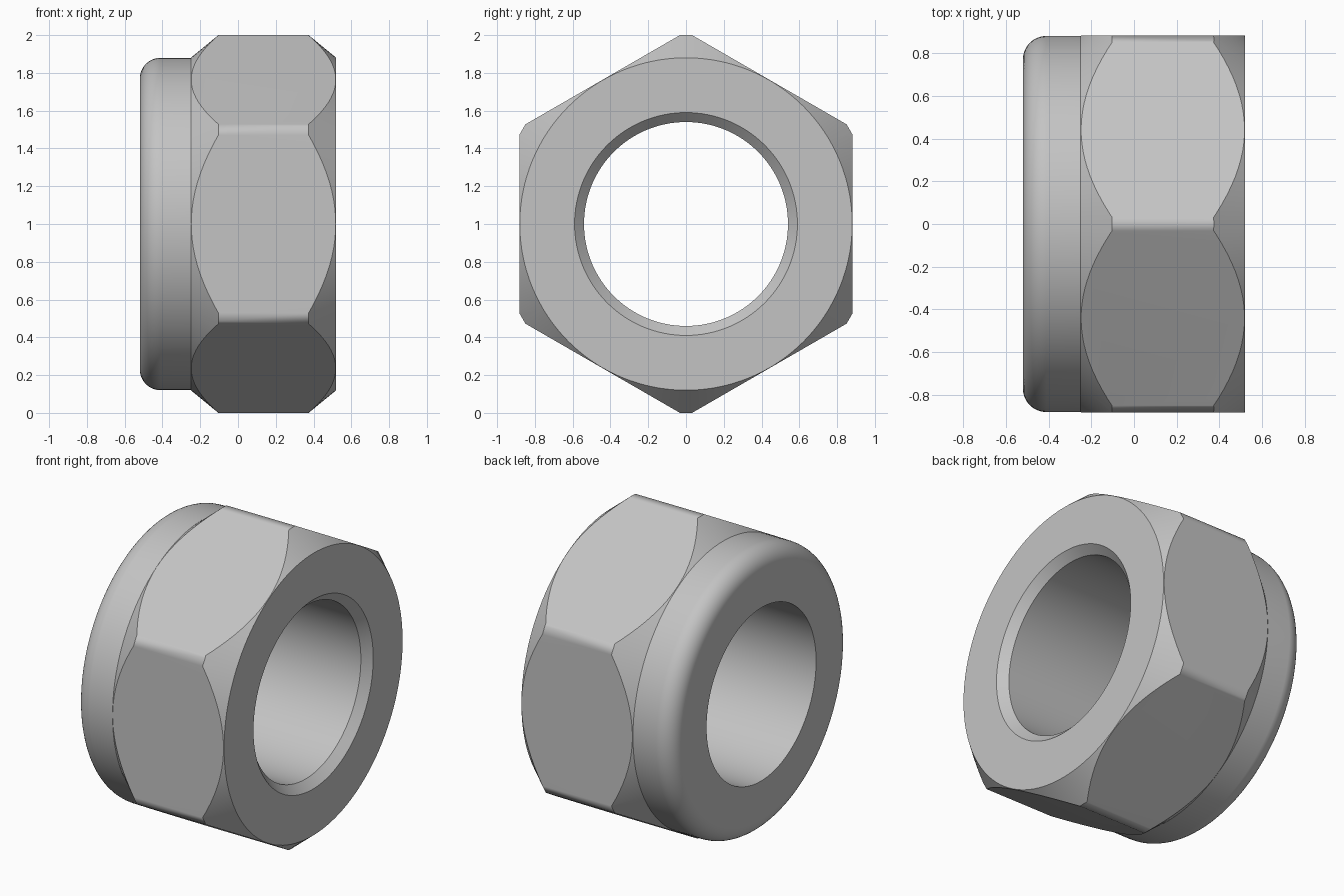
import bpy, bmesh, math
from math import sin, cos, pi, radians

cube = bpy.data.objects.get("Cube")
if cube:
    bpy.data.objects.remove(cube)

APOTHEM = 0.882      # centre to flat
CORNER = 1.0         # centre to blunted hexagon edge
BORE = 0.54
COLLAR = 0.88
HALF = 0.52          # half length along the axis
FILLET = 0.11
SEGMENTS = 128

steel = bpy.data.materials.new("grey_steel")
steel.use_nodes = True
colour = (0.55, 0.55, 0.55, 1)
steel.diffuse_color = colour
steel.node_tree.nodes["Principled BSDF"].inputs["Base Color"].default_value = colour


def make_object(name, bm):
    bmesh.ops.recalc_face_normals(bm, faces=bm.faces)
    mesh = bpy.data.meshes.new(name)
    bm.to_mesh(mesh)
    bm.free()
    mesh.materials.append(steel)
    obj = bpy.data.objects.new(name, mesh)
    bpy.context.collection.objects.link(obj)
    obj.location.z = 1
    return obj


def lathe(name, profile):
    """Turn a closed (x, radius) profile around the x axis."""
    bm = bmesh.new()
    rings = []
    for i in range(SEGMENTS):
        a = 2 * pi * i / SEGMENTS
        rings.append([bm.verts.new((x, r * cos(a), r * sin(a))) for x, r in profile])
    n = len(profile)
    for i in range(SEGMENTS):
        a, b = rings[i], rings[(i + 1) % SEGMENTS]
        for j in range(n):
            k = (j + 1) % n
            bm.faces.new((a[j], a[k], b[k], b[j]))
    return make_object(name, bm)


# Turned blank: bore with lead-in, conical chamfers, rounded collar
fillet = [(-HALF + FILLET * (1 - sin(t)), COLLAR - FILLET * (1 - cos(t)))
          for t in (radians(90 - 90 * i / 10) for i in range(11))]
fillet = [(-HALF + FILLET - FILLET * cos(t), COLLAR - FILLET + FILLET * sin(t))
          for t in (radians(9 * i) for i in range(11))]
profile = [(-HALF, BORE)] + fillet + [
    (-0.25, COLLAR), (-0.055, 1.04), (0.325, 1.04), (HALF, COLLAR),
    (HALF, 0.59), (HALF - 0.05, BORE)]
nut = lathe("lock_nut", profile)

# Hexagonal bar with blunted edges, used to trim the blank
bm = bmesh.new()
blunt = (APOTHEM / cos(pi / 6) - CORNER) * math.tan(pi / 3)
outline = []
for i in range(6):
    a = radians(90 + 60 * i)
    for w in (-blunt, blunt):
        outline.append((CORNER * cos(a) - w * sin(a), CORNER * sin(a) + w * cos(a)))
ends = [[bm.verts.new((x, y, z)) for y, z in outline] for x in (-0.8, 0.8)]
for end in ends:
    bm.faces.new(end)
for i in range(12):
    j = (i + 1) % 12
    bm.faces.new((ends[0][i], ends[0][j], ends[1][j], ends[1][i]))
bar = make_object("hexagon_cutter", bm)
bar.hide_render = True

bpy.ops.object.select_all(action="DESELECT")
nut.select_set(True)
bpy.context.view_layer.objects.active = nut
trim = nut.modifiers.new("hexagon_trim", "BOOLEAN")
trim.operation = "INTERSECT"
trim.solver = "EXACT"
trim.object = bar
bpy.ops.object.modifier_apply(modifier=trim.name)
bpy.data.objects.remove(bar)

# Smooth round surfaces, keep flats crisp
bpy.ops.object.shade_smooth_by_angle(angle=radians(35))
weighted = nut.modifiers.new("flat_face_normals", "WEIGHTED_NORMAL")
weighted.keep_sharp = True
